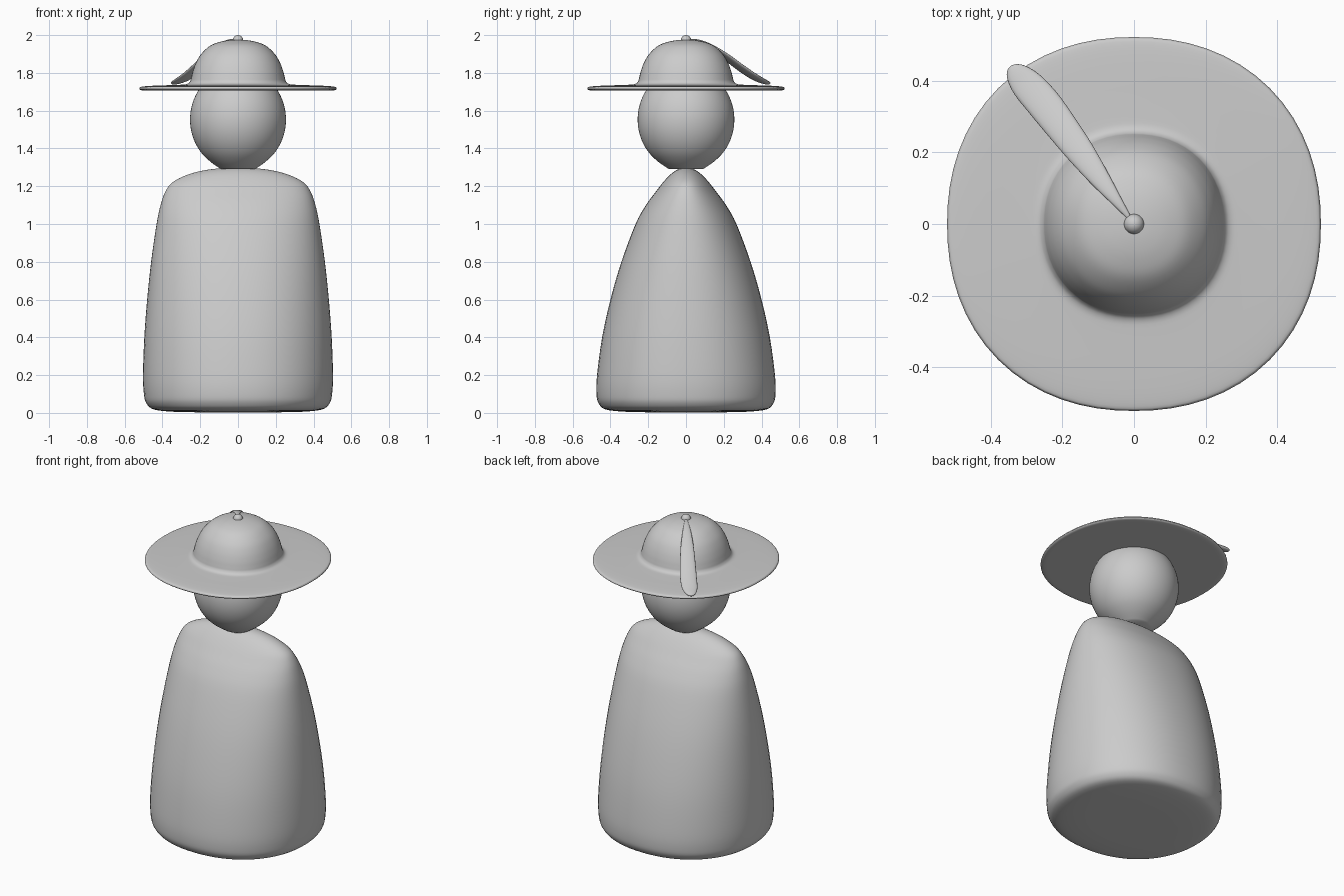
import bpy
import bmesh
from math import cos, sin, pi
from mathutils import Vector

if "Cube" in bpy.data.objects:
    bpy.data.objects.remove(bpy.data.objects["Cube"])


def smooth_rows(rows, steps=4):
    """Catmull-Rom refinement of a short list of profile rows."""
    pts = [Vector(r) for r in rows]
    out = []
    for i in range(len(pts) - 1):
        a, b, c, d = pts[max(i - 1, 0)], pts[i], pts[i + 1], pts[min(i + 2, len(pts) - 1)]
        for k in range(steps):
            t = k / steps
            out.append(0.5 * (2 * b + (c - a) * t + (2 * a - 5 * b + 4 * c - d) * t**2
                              + (3 * b - a - 3 * c + d) * t**3))
    return out + [pts[-1]]


def section(n=64, power=2.17):
    """Unit, slightly squared circle."""
    pts = []
    for i in range(n):
        c, s = cos(2 * pi * i / n), sin(2 * pi * i / n)
        k = (abs(c)**power + abs(s)**power)**(-1 / power)
        pts.append((c * k, s * k))
    return pts


def loft(name, rings):
    """Skin a list of closed rings and cap both ends."""
    bm = bmesh.new()
    loops = [[bm.verts.new(p) for p in ring] for ring in rings]
    n = len(loops[0])
    for a, b in zip(loops, loops[1:]):
        for i in range(n):
            j = (i + 1) % n
            bm.faces.new((a[i], a[j], b[j], b[i]))
    bm.faces.new(loops[0][::-1])
    bm.faces.new(loops[-1])
    bmesh.ops.recalc_face_normals(bm, faces=bm.faces)
    me = bpy.data.meshes.new(name)
    bm.to_mesh(me)
    bm.free()
    me.shade_smooth()
    ob = bpy.data.objects.new(name, me)
    bpy.context.collection.objects.link(ob)
    return ob


def stacked(name, rows, power=2.17):
    """Rows are (z, half width x, half depth y)."""
    unit = section(power=power)
    return loft(name, [[(u * r[1], v * r[2], r[0]) for u, v in unit] for r in smooth_rows(rows)])


# Cloaked body with a wide shoulder ridge
stacked("body", [
    (0.003, 0.20, 0.19), (0.006, 0.34, 0.32), (0.018, 0.445, 0.425), (0.05, 0.485, 0.462),
    (0.10, 0.498, 0.474), (0.20, 0.503, 0.471), (0.40, 0.496, 0.444), (0.60, 0.481, 0.400),
    (0.80, 0.460, 0.342), (1.00, 0.431, 0.267), (1.10, 0.410, 0.212), (1.17, 0.385, 0.161),
    (1.22, 0.348, 0.122), (1.26, 0.270, 0.085), (1.285, 0.175, 0.051), (1.297, 0.070, 0.020),
    (1.299, 0.005, 0.002)])

# Head
head = [(1.29, 0.09, 0.09)]
for i in range(1, 12):
    a = -pi / 2 + 0.36 + (pi - 0.37) * i / 11
    head.append((1.553 + 0.273 * sin(a), 0.254 * cos(a), 0.256 * cos(a)))
stacked("head", head, 2.05)

# Hat: brim and crown in one profile
hat = [(0.18, 1.707), (0.45, 1.706), (0.505, 1.707), (0.521, 1.713), (0.521, 1.720),
       (0.510, 1.727), (0.45, 1.732), (0.31, 1.737), (0.270, 1.741), (0.254, 1.755),
       (0.248, 1.775), (0.239, 1.81), (0.222, 1.855), (0.195, 1.900), (0.150, 1.942),
       (0.100, 1.963), (0.050, 1.973), (0.004, 1.976)]
stacked("hat", [(z, r, r) for r, z in hat])

# Button on top of the crown
bpy.ops.mesh.primitive_uv_sphere_add(segments=32, ring_count=16, radius=0.028, location=(0, 0, 1.972))
bpy.context.object.name = "hat_button"
bpy.ops.object.shade_smooth()

# Feather sweeping back from the button: (distance, sideways, z, half width, half thickness)
along = Vector((-0.6, 0.8, 0))
side = Vector((0.8, 0.6, 0))
path = smooth_rows([
    (0.01, 0.000, 1.976, 0.004, 0.004), (0.08, 0.000, 1.970, 0.015, 0.007),
    (0.16, 0.000, 1.942, 0.028, 0.010), (0.25, 0.001, 1.895, 0.039, 0.012),
    (0.34, 0.001, 1.840, 0.045, 0.013), (0.42, 0.000, 1.795, 0.048, 0.013),
    (0.49, -0.005, 1.764, 0.045, 0.012), (0.535, -0.009, 1.750, 0.032, 0.010),
    (0.555, -0.011, 1.745, 0.016, 0.007), (0.560, -0.012, 1.744, 0.003, 0.002)])
rings = []
for i, (d, s, z, w, h) in enumerate(path):
    p, q = path[max(i - 1, 0)], path[min(i + 1, len(path) - 1)]
    tangent = (along * (q[0] - p[0]) + Vector((0, 0, q[2] - p[2]))).normalized()
    up = side.cross(tangent)
    centre = along * d + side * s + Vector((0, 0, z))
    rings.append([centre + side * (w * u) + up * (h * v) for u, v in section(20, 2)])
loft("feather", rings)
